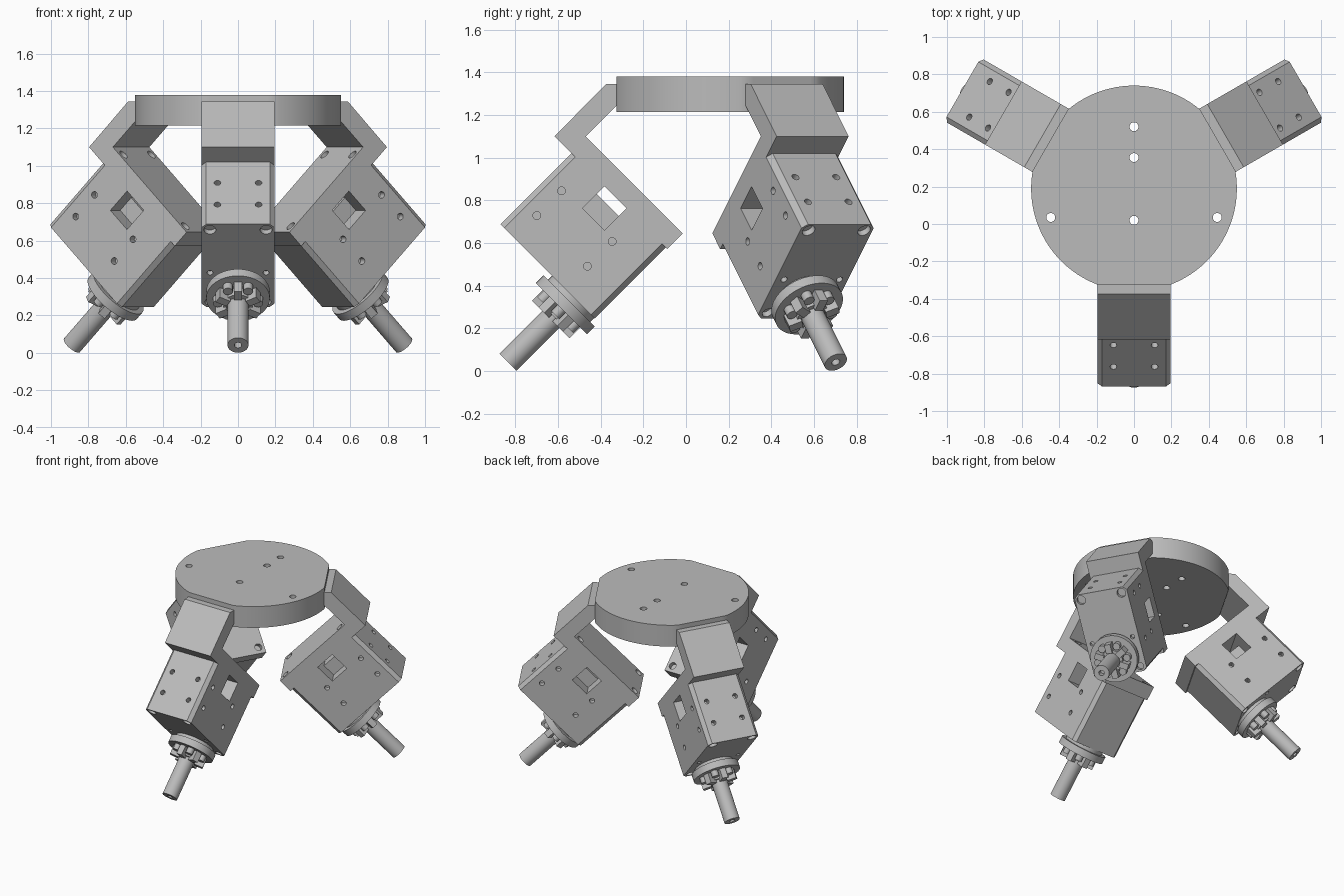
import bpy, bmesh
from math import radians, cos, sin, pi
from mathutils import Matrix, Vector

cube = bpy.data.objects.get("Cube")
if cube:
    bpy.data.objects.remove(cube)

grey = bpy.data.materials.new("light_grey")
grey.use_nodes = True
colour = (0.5, 0.5, 0.5, 1)
grey.diffuse_color = colour
grey.node_tree.nodes["Principled BSDF"].inputs["Base Color"].default_value = colour

CENTRE = Vector((0, 0.19, 0))
# Arm frame: X runs along the mounting slab, Y along the shaft, Z across
S = 0.5 ** 0.5
ARM = Matrix(((0, 0, -1, 0), (S, -S, 0, -0.617), (-S, -S, 0, 1.10), (0, 0, 0, 1)))
WIDTH = 0.195
AXIS = 0.595     # shaft position along the slab
BACK, FACE = 0.0, 0.47


def box(bm, lo, hi, mat=Matrix()):
    lo, hi = Vector(lo), Vector(hi)
    place = Matrix.Translation((lo + hi) / 2) @ Matrix.Diagonal((*(hi - lo), 1))
    bmesh.ops.create_cube(bm, size=1, matrix=mat @ place)


def rod(bm, start, end, r, segs=24):
    start, end = Vector(start), Vector(end)
    d = end - start
    place = Matrix.Translation((start + end) / 2) @ d.to_track_quat("Z", "Y").to_matrix().to_4x4()
    bmesh.ops.create_cone(bm, cap_ends=True, segments=segs, radius1=r, radius2=r,
                          depth=d.length, matrix=place)


def prism(bm, points, offset):
    face = bm.faces.new([bm.verts.new(p) for p in points])
    new = bmesh.ops.extrude_face_region(bm, geom=[face])["geom"]
    bmesh.ops.translate(bm, vec=offset, verts=[g for g in new if isinstance(g, bmesh.types.BMVert)])


def finish(bm, name, mat=Matrix()):
    bmesh.ops.transform(bm, matrix=mat, verts=bm.verts)
    bmesh.ops.recalc_face_normals(bm, faces=bm.faces)
    mesh = bpy.data.meshes.new(name)
    bm.to_mesh(mesh)
    bm.free()
    mesh.materials.append(grey)
    obj = bpy.data.objects.new(name, mesh)
    bpy.context.scene.collection.objects.link(obj)
    return obj


def cut(obj, cutter):
    cutter.hide_render = True
    mod = obj.modifiers.new("holes", "BOOLEAN")
    mod.operation, mod.object, mod.solver, mod.use_self = "DIFFERENCE", cutter, "EXACT", True
    deps = bpy.context.evaluated_depsgraph_get()
    mesh = bpy.data.meshes.new_from_object(obj.evaluated_get(deps))
    obj.modifiers.clear()
    obj.data = mesh
    bpy.data.objects.remove(cutter)


def smooth(obj):
    obj.data.shade_smooth()
    obj.data.set_sharp_from_angle(angle=radians(30))


# Round top plate with three flats
bm = bmesh.new()
R, N = 0.55, 108
outline = []
for i in range(N):
    a = 2 * pi * i / N
    off = (a - radians(30) + pi / 3) % (2 * pi / 3) - pi / 3
    r = min(R, R * cos(radians(20)) / cos(off))
    outline.append(CENTRE + Vector((r * cos(a), r * sin(a), 1.215)))
prism(bm, outline, (0, 0, 0.165))
plate = finish(bm, "top_plate")

# Plate holes, underside sockets and cable slots
bm = bmesh.new()
for x, y in ((0, 0.52), (0, 0.355), (0, 0.02), (-0.445, 0.035), (0.445, 0.035)):
    rod(bm, (x, y, 1.1), (x, y, 1.5), 0.024)
for side in (-1, 1):
    rod(bm, (side * 0.2, 0.03, 1.1), (side * 0.2, 0.03, 1.26), 0.02)
    box(bm, (side * 0.11 - 0.012, -0.26, 1.1), (side * 0.11 + 0.012, -0.06, 1.25))
cut(plate, finish(bm, "plate_cutter"))
smooth(plate)

# Bent bracket
bm = bmesh.new()
profile = ((-0.325, 1.345), (-0.375, 1.345), (-0.617, 1.10), (-0.088, 0.571),
           (-0.015, 0.645), (-0.47, 1.10), (-0.325, 1.245))
prism(bm, [(-WIDTH, y, z) for y, z in profile], (2 * WIDTH, 0, 0))
bracket = finish(bm, "bracket")
bm = bmesh.new()
for u in (0.16, 0.70):
    for w in (-0.149, 0.149):
        rod(bm, (u, -0.2, w), (u, -0.07, w), 0.026)
cut(bracket, finish(bm, "bracket_cutter", ARM))

# Motor housing with chamfered long edges
bm = bmesh.new()
u0, u1, c, W = 0.113, 0.738, 0.025, WIDTH
section = ((u0 + c, -W), (u1 - c, -W), (u1, c - W), (u1, W - c),
           (u1 - c, W), (u0 + c, W), (u0, W - c), (u0, c - W))
prism(bm, [(u, BACK, w) for u, w in section], (0, FACE - BACK, 0))
housing = finish(bm, "motor_housing", ARM)

# Housing screw holes and cable window
bm = bmesh.new()
box(bm, (0.332, -0.02, -0.1), (0.477, 0.05, 0.1))
for s in (-1, 1):
    lo, hi = sorted((s * 0.09, s * 0.25))
    box(bm, (0.332, -0.03, lo), (0.477, 0.146, hi))
    for v in (0.157, 0.321):
        rod(bm, (0.05, v, s * 0.11), (0.155, v, s * 0.11), 0.018)
        for u in (0.204, 0.54):
            rod(bm, (u, v, s * 0.25), (u, v, s * 0.15), 0.018)
    for u, r in ((0.155, 0.032), (0.48, 0.016), (0.70, 0.026)):
        rod(bm, (u, FACE - 0.03, s * 0.15), (u, FACE + 0.1, s * 0.15), r)
cut(housing, finish(bm, "housing_cutter", ARM))

# Output flange on a short spigot
bm = bmesh.new()
rod(bm, (AXIS, FACE - 0.01, 0), (AXIS, 0.50, 0), 0.14, 48)
rod(bm, (AXIS, 0.497, 0), (AXIS, 0.548, 0), 0.17, 64)
flange = finish(bm, "output_flange", ARM)

# Toothed hub with bolts between the teeth
bm = bmesh.new()
rod(bm, (AXIS, 0.54, 0), (AXIS, 0.60, 0), 0.078, 32)
for i in range(6):
    turn = Matrix.Translation((AXIS, 0, 0)) @ Matrix.Rotation(i * pi / 3, 4, "Y")
    box(bm, (0.06, 0.54, -0.022), (0.125, 0.62, 0.022), turn)
    a = (i + 0.5) * pi / 3
    u, w = AXIS + 0.108 * cos(a), 0.108 * sin(a)
    rod(bm, (u, 0.54, w), (u, 0.59, w), 0.026, 16)
hub = finish(bm, "toothed_hub", ARM)

# Output shaft with a centre hole in its end
bm = bmesh.new()
rod(bm, (AXIS, 0.54, 0), (AXIS, 0.903, 0), 0.056, 40)
shaft = finish(bm, "output_shaft", ARM)
bm = bmesh.new()
rod(bm, (AXIS, 0.85, 0), (AXIS, 1.0, 0), 0.02)
cut(shaft, finish(bm, "shaft_cutter", ARM))

# Repeat the arm around the plate
for part in (bracket, housing, flange, hub, shaft):
    smooth(part)
    for k, side in ((1, "left"), (2, "right")):
        twin = part.copy()
        twin.name = side + "_" + part.name
        twin.matrix_world = (Matrix.Translation(CENTRE) @ Matrix.Rotation(k * 2 * pi / 3, 4, "Z")
                             @ Matrix.Translation(-CENTRE))
        bpy.context.scene.collection.objects.link(twin)
    part.name = "front_" + part.name
